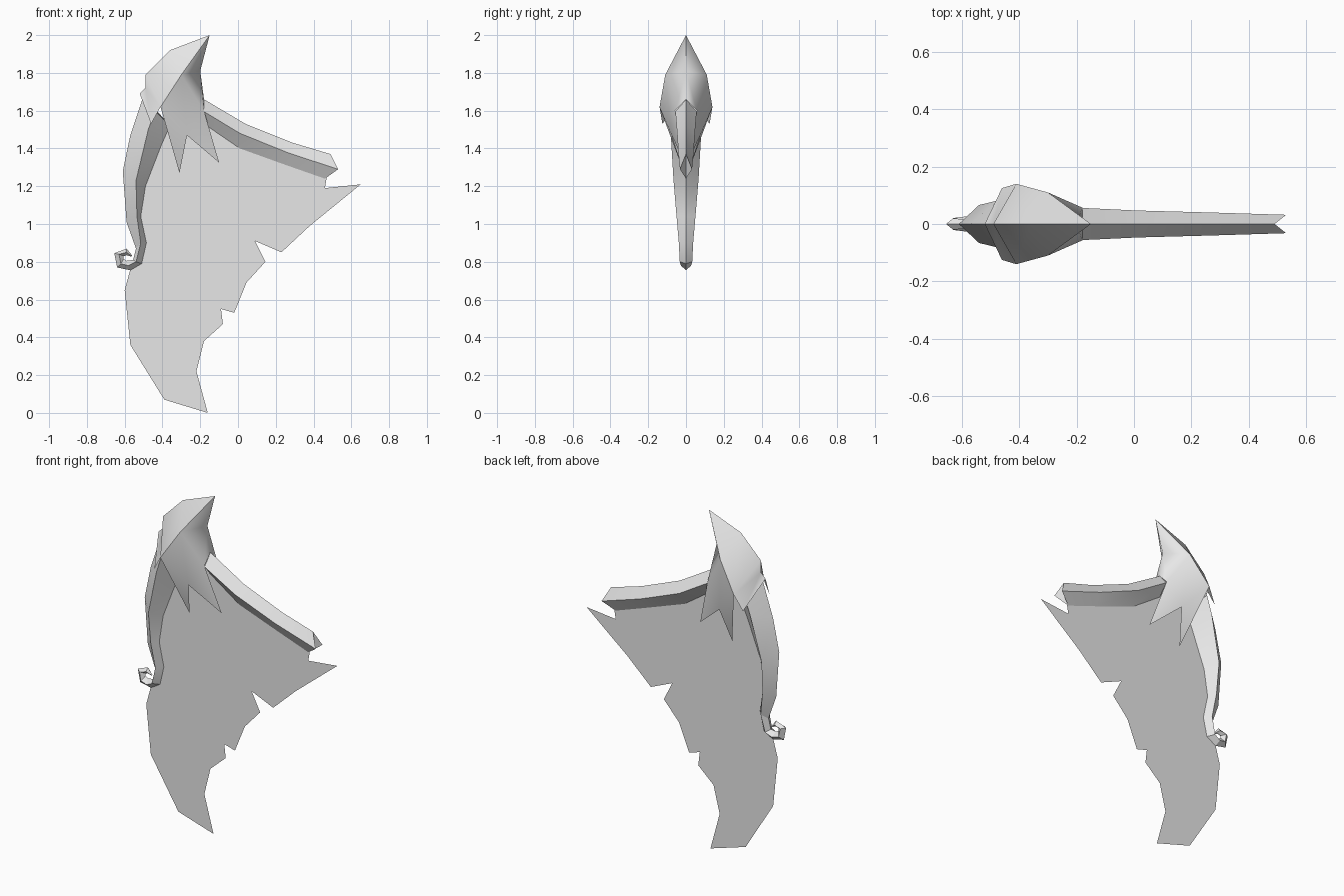
import bpy
import bmesh
import math

cube = bpy.data.objects.get("Cube")
if cube:
    bpy.data.objects.remove(cube, do_unlink=True)

# One plain grey for the whole model
GREY = (0.8, 0.8, 0.8, 1.0)
grey = bpy.data.materials.new("plain grey")
grey.use_nodes = True
grey.diffuse_color = GREY
for node in grey.node_tree.nodes:
    if node.type == "BSDF_PRINCIPLED":
        node.inputs["Base Color"].default_value = GREY


def finish(name, bm, smooth_angle=None):
    """Turn a bmesh into a named, coloured object."""
    mesh = bpy.data.meshes.new(name)
    bm.to_mesh(mesh)
    bm.free()
    mesh.materials.append(grey)
    obj = bpy.data.objects.new(name, mesh)
    bpy.context.collection.objects.link(obj)
    if smooth_angle:
        bpy.ops.object.select_all(action="DESELECT")
        obj.select_set(True)
        bpy.context.view_layer.objects.active = obj
        bpy.ops.object.shade_smooth_by_angle(angle=math.radians(smooth_angle))
    return obj


def spar(name, stations, smooth_angle):
    """Loft a diamond section: outer edge, side ridges, inner edge."""
    bm = bmesh.new()
    rings = []
    for outer, ridge, inner, half in stations:
        points = [(outer[0], 0, outer[1]), (ridge[0], half, ridge[1]),
                  (inner[0], 0, inner[1]), (ridge[0], -half, ridge[1])]
        rings.append([bm.verts.new(p) for p in points])
    for a, b in zip(rings, rings[1:]):
        for i in range(4):
            j = (i + 1) % 4
            bm.faces.new((a[i], a[j], b[j], b[i]))
    # Folded end caps leave a notch between the two side ridges
    for o, left, i, right in (rings[0], rings[-1]):
        bm.faces.new((o, left, i))
        bm.faces.new((o, i, right))
    bmesh.ops.recalc_face_normals(bm, faces=bm.faces)
    return finish(name, bm, smooth_angle)


# Torn membrane: a single flat sheet on the centre plane
outline = [
    (-.57, .76), (-.60, .65), (-.57, .36), (-.39, .07), (-.16, 0),
    (-.22, .22), (-.18, .38), (-.08, .47), (-.09, .55), (-.02, .53),
    (.045, .69), (.145, .80), (.09, .91), (.23, .85), (.38, .99),
    (.65, 1.21), (.46, 1.19), (.47, 1.25), (.26, 1.33), (.01, 1.43),
    (-.18, 1.56), (-.42, 1.56), (-.51, 1.2), (-.525, 1.04), (-.50, .9),
    (-.53, .8)]
bm = bmesh.new()
sheet = bm.faces.new([bm.verts.new((x, 0, z)) for x, z in outline])
sheet.normal_update()
if sheet.normal.y > 0:
    sheet.normal_flip()
bmesh.ops.triangulate(bm, faces=bm.faces)
finish("torn_membrane", bm)

# Long tapered boom
spar("boom", [
    ((-.18, 1.66), (-.18, 1.595), (-.18, 1.53), .056),
    ((.04, 1.53), (.01, 1.48), (.01, 1.40), .047),
    ((.29, 1.43), (.27, 1.375), (.26, 1.31), .04),
    ((.49, 1.37), (.53, 1.29), (.46, 1.24), .032)], 25)

# Drooping strut that ends in a small curl
spar("curled_strut", [
    ((-.50, 1.68), (-.44, 1.60), (-.36, 1.52), .085),
    ((-.57, 1.47), (-.475, 1.50), (-.405, 1.42), .082),
    ((-.61, 1.28), (-.54, 1.23), (-.49, 1.20), .066),
    ((-.59, 1.01), (-.535, 1.04), (-.515, 1.04), .05),
    ((-.54, .87), (-.515, .90), (-.485, .90), .038),
    ((-.555, .81), (-.54, .80), (-.51, .79), .033),
    ((-.59, .805), (-.58, .78), (-.57, .755), .027),
    ((-.605, .815), (-.62, .79), (-.64, .77), .022),
    ((-.605, .83), (-.63, .84), (-.655, .845), .02),
    ((-.59, .835), (-.59, .85), (-.59, .87), .016),
    ((-.565, .827), (-.562, .83), (-.56, .833), .002)], 25)

# Pointed hood: half of it is described, then mirrored across the centre
hood_points = {
    "tip": (-.15, 0, 2), "crown": (-.36, 0, 1.92), "nape": (-.49, 0, 1.79),
    "step": (-.49, 0, 1.72), "heel": (-.52, 0, 1.69),
    "brow": (-.30, .11, 1.79), "notch": (-.41, .14, 1.62),
    "rear_spike": (-.46, .125, 1.53), "mid_spike": (-.31, .01, 1.27),
    "gap": (-.27, .075, 1.47), "front_spike": (-.10, .01, 1.325),
    "cheek": (-.18, .057, 1.60), "throat": (-.18, 0, 1.66),
    "face": (-.20, 0, 1.81)}
hood_faces = [
    "tip crown brow", "crown nape notch", "crown notch brow",
    "nape step notch", "step heel rear_spike", "step rear_spike notch",
    "brow notch gap", "notch mid_spike gap", "brow gap cheek",
    "gap front_spike cheek", "tip brow face", "face brow cheek",
    "face cheek throat"]
bm = bmesh.new()
for side in (1, -1):
    corners = {k: bm.verts.new((x, y * side, z))
               for k, (x, y, z) in hood_points.items()}
    for face in hood_faces:
        names = face.split()[::side]
        bm.faces.new([corners[n] for n in names])
bmesh.ops.remove_doubles(bm, verts=bm.verts, dist=0.001)
bmesh.ops.recalc_face_normals(bm, faces=bm.faces)
# Keep the open shell facing outwards
bm.faces.ensure_lookup_table()
if sum(f.normal.y * f.calc_center_median().y for f in bm.faces) < 0:
    bmesh.ops.reverse_faces(bm, faces=bm.faces)
finish("pointed_hood", bm, 40)
